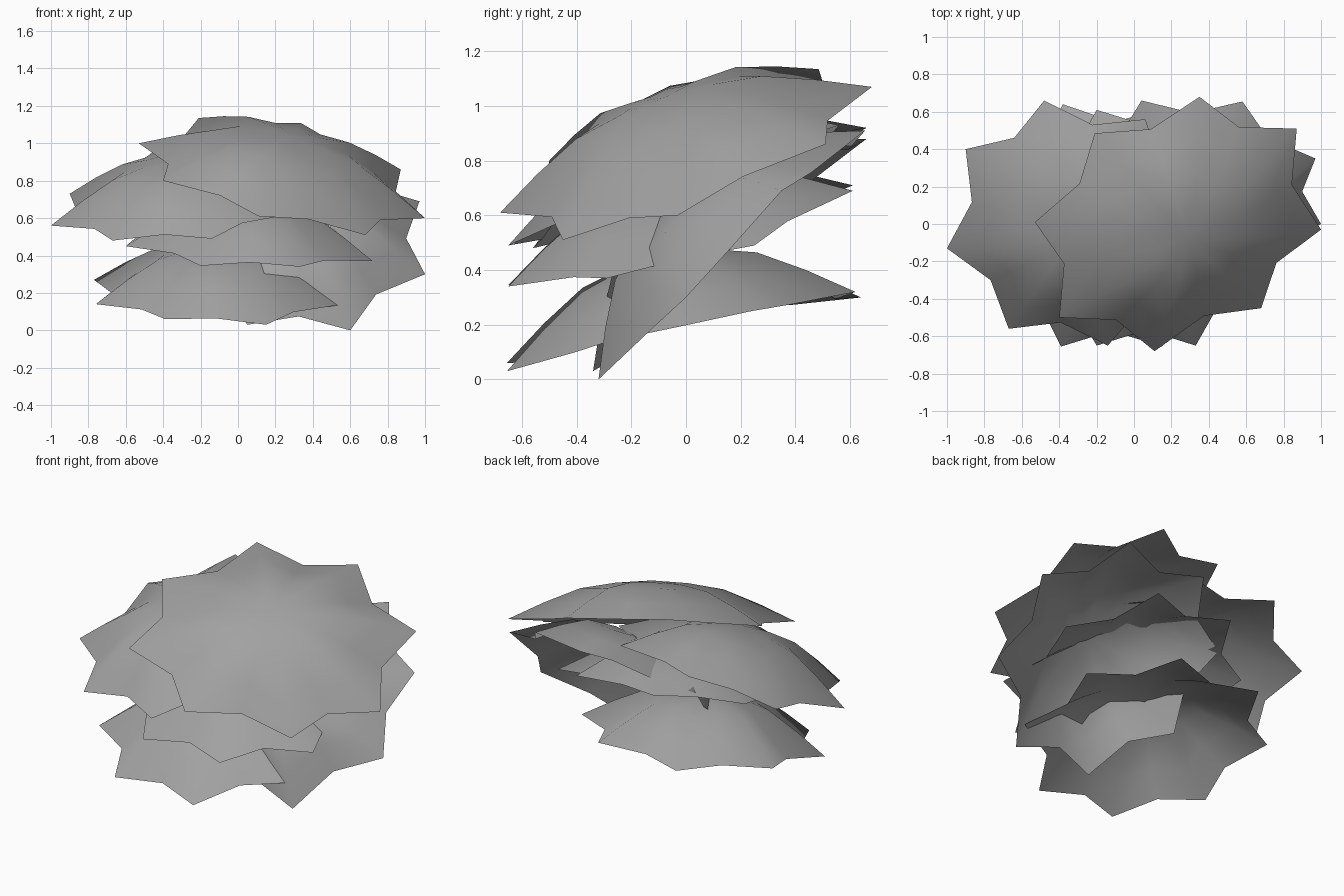
import bpy
from mathutils import Vector

grey = bpy.data.materials.new("leaf_grey")
grey.diffuse_color = (0.36, 0.36, 0.36, 1)


def leaf_pad(name, tips, apex, lift, ring=0.5, pull=0.87):
    """Open domed shell with a star-shaped rim; tips run counter-clockwise."""
    tips = [Vector(t) for t in tips]
    n = len(tips)
    centre = sum(tips, Vector()) / n
    normal = Vector()
    rim = []
    for i, tip in enumerate(tips):
        nxt = tips[(i + 1) % n]
        normal += (tip - centre).cross(nxt - centre)
        rim += [tip, centre.lerp((tip + nxt) / 2, pull)]
    normal.normalize()

    # apex, two raised rings, then the rim
    m = len(rim)
    verts = [centre + normal * apex]
    levels = ((ring / 2, apex * 0.7 + lift * 0.3), (ring, lift),
              (0.5 + ring / 2, lift * 0.54), (1.0, 0.0))
    for t, h in levels:
        verts += [centre + (p - centre) * t + normal * h for p in rim]
    faces = [(0, 1 + i, 1 + (i + 1) % m) for i in range(m)]
    for k in range(len(levels) - 1):
        a, b = 1 + k * m, 1 + (k + 1) * m
        for i in range(m):
            j = (i + 1) % m
            faces.append((a + i, b + i, b + j, a + j))
    mesh = bpy.data.meshes.new(name)
    mesh.from_pydata([v[:] for v in verts], [], faces)
    mesh.polygons.foreach_set("use_smooth", [True] * len(mesh.polygons))
    mesh.materials.append(grey)
    mesh.update()
    bpy.context.collection.objects.link(bpy.data.objects.new(name, mesh))


# top pad, leaning to the front right
leaf_pad("top_leaf_pad", [
    (-0.53, 0.01, 1.00), (-0.40, -0.50, 0.80), (0.11, -0.68, 0.61),
    (0.68, -0.45, 0.51), (1.00, -0.03, 0.60), (0.87, 0.51, 0.86),
    (0.35, 0.68, 1.07), (-0.21, 0.485, 1.135)], 0.23, 0.18)

# left pad, under the top one
leaf_pad("left_leaf_pad", [
    (-0.48, 0.66, 0.92), (-0.90, 0.40, 0.73), (-1.00, -0.13, 0.56),
    (-0.67, -0.56, 0.48), (-0.14, -0.65, 0.49), (0.28, -0.42, 0.62),
    (0.38, 0.12, 0.80), (0.06, 0.56, 0.93)], 0.24, 0.185)

# middle pad
leaf_pad("middle_leaf_pad", [
    (-0.20, -0.65, 0.345), (0.33, -0.65, 0.34), (0.72, -0.29, 0.37),
    (0.71, 0.25, 0.49), (0.33, 0.61, 0.69), (-0.20, 0.61, 0.71),
    (-0.58, 0.25, 0.62), (-0.60, -0.28, 0.45)], 0.24, 0.185)

# right pad, steeply tilted to the front
leaf_pad("right_leaf_pad", [
    (0.05, -0.34, 0.03), (0.60, -0.32, 0.00), (1.00, 0.00, 0.30),
    (0.97, 0.35, 0.69), (0.58, 0.655, 0.91), (0.04, 0.66, 0.88),
    (-0.32, 0.36, 0.66), (-0.32, -0.03, 0.30)], 0.29, 0.22, 0.57)

# bottom pad
leaf_pad("bottom_leaf_pad", [
    (-0.39, -0.655, 0.06), (0.15, -0.655, 0.03), (0.57, -0.28, 0.14),
    (0.55, 0.24, 0.25), (0.17, 0.62, 0.32), (-0.38, 0.64, 0.30),
    (-0.77, 0.25, 0.27), (-0.76, -0.28, 0.14)], 0.28, 0.215)
